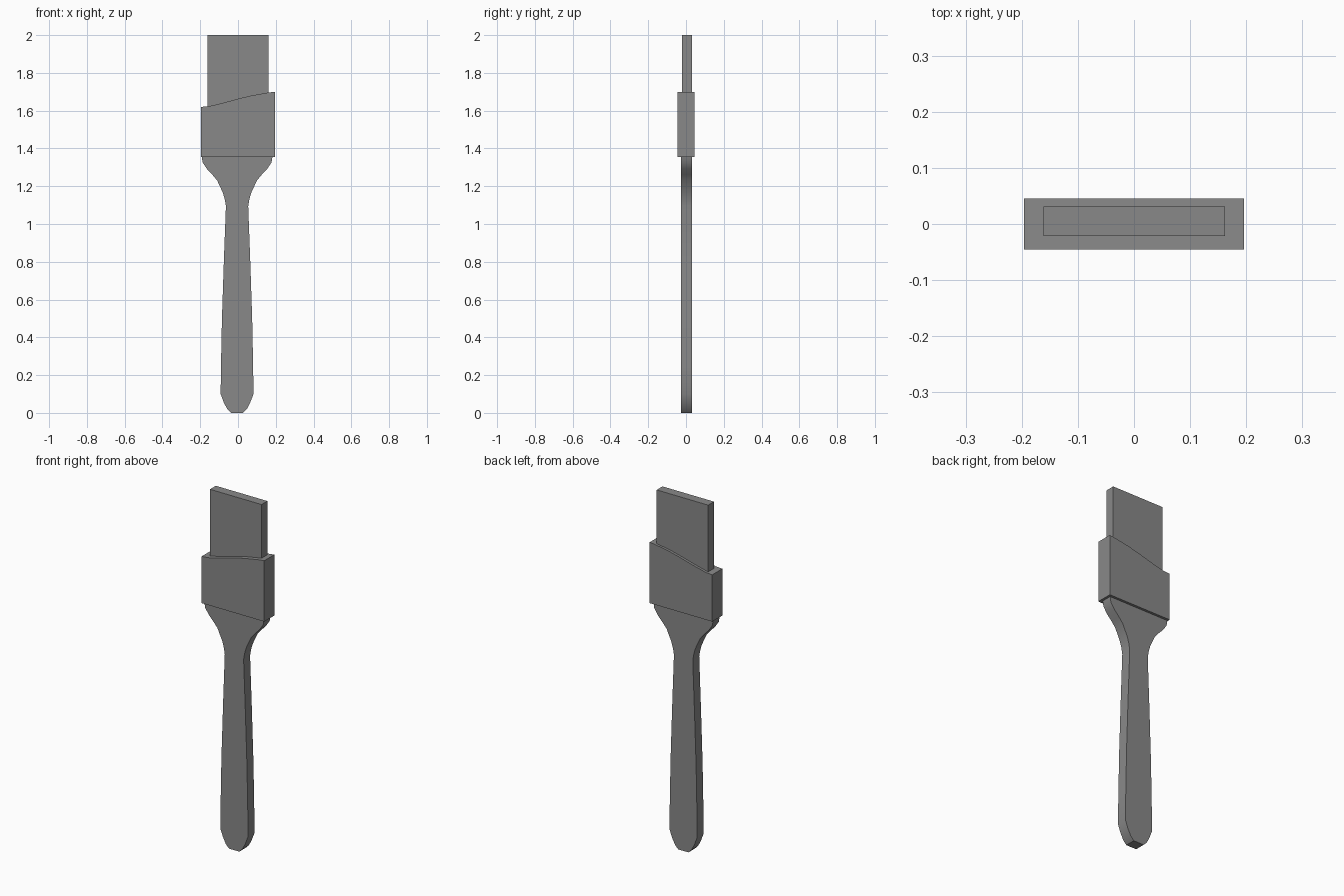
import bpy
import bmesh

cube = bpy.data.objects.get("Cube")
if cube:
    bpy.data.objects.remove(cube, do_unlink=True)

grey = bpy.data.materials.new("mid grey")
grey.use_nodes = True
colour = (0.25, 0.25, 0.25, 1)
grey.diffuse_color = colour
grey.node_tree.nodes["Principled BSDF"].inputs["Base Color"].default_value = colour


def plate(name, outline, y_front, y_back):
    """Extrude an outline of (x, z) points from front to back."""
    bm = bmesh.new()
    face = bm.faces.new([bm.verts.new((x, y_front, z)) for x, z in outline])
    moved = bmesh.ops.extrude_face_region(bm, geom=[face])["geom"]
    verts = [v for v in moved if isinstance(v, bmesh.types.BMVert)]
    bmesh.ops.translate(bm, verts=verts, vec=(0, y_back - y_front, 0))
    bmesh.ops.recalc_face_normals(bm, faces=bm.faces)
    mesh = bpy.data.meshes.new(name)
    bm.to_mesh(mesh)
    bm.free()
    mesh.materials.append(grey)
    obj = bpy.data.objects.new(name, mesh)
    bpy.context.collection.objects.link(obj)
    bpy.ops.object.select_all(action="DESELECT")
    obj.select_set(True)
    bpy.context.view_layer.objects.active = obj
    bpy.ops.object.shade_smooth_by_angle(angle=0.6)
    return obj


# Handle: half widths from the butt up to the flared shoulder
profile = [(0.032, 0), (0.052, 0.02), (0.07, 0.055), (0.087, 0.1),
           (0.085, 0.25), (0.08, 0.5), (0.07, 0.8), (0.059, 1.095),
           (0.065, 1.13), (0.075, 1.165), (0.105, 1.23), (0.13, 1.26),
           (0.16, 1.292), (0.182, 1.325), (0.188, 1.36)]
middle = -0.005
outline = [(middle + w, z) for w, z in profile]
outline += [(middle - w, z) for w, z in reversed(profile)]
plate("handle", outline, -0.027, 0.031)

# Ferrule: block with a slanted, gently curved top edge
slant = [(0.196, 1.7), (0.155, 1.695), (0.07, 1.68), (0, 1.663),
         (-0.08, 1.641), (-0.155, 1.623), (-0.196, 1.62)]
plate("ferrule", [(-0.196, 1.355), (0.196, 1.355)] + slant, -0.045, 0.045)

# Bristles: flat slab seated inside the ferrule
plate("bristles", [(-0.161, 1.55), (0.162, 1.55), (0.162, 2), (-0.161, 2)],
      -0.021, 0.031)
